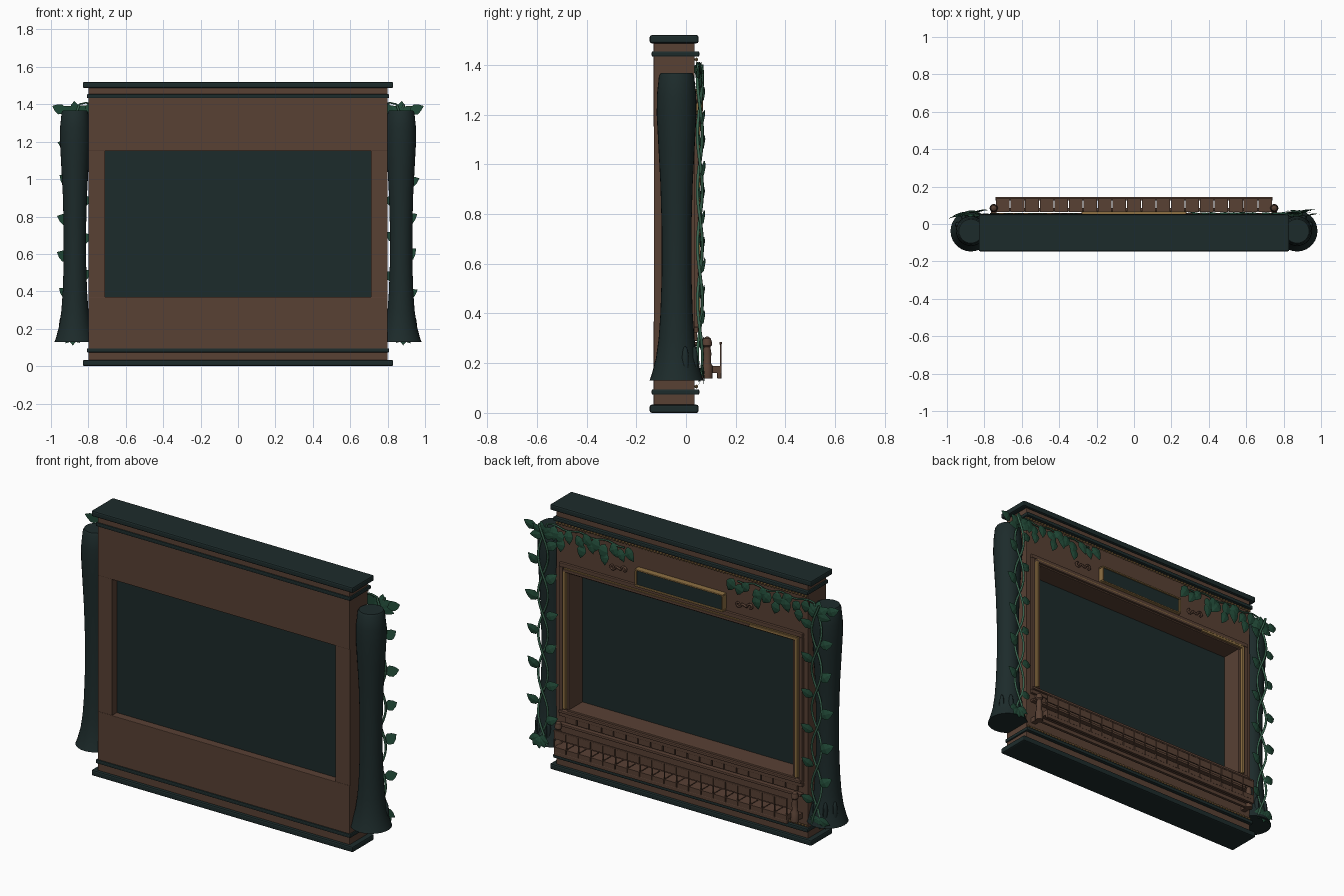
import bpy, bmesh, math, random
from mathutils import Matrix, Vector

random.seed(4)
if "Cube" in bpy.data.objects:
    bpy.data.objects.remove(bpy.data.objects["Cube"], do_unlink=True)


def material(name, rgb):
    m = bpy.data.materials.new(name)
    m.use_nodes = True
    m.diffuse_color = (*rgb, 1)
    node = m.node_tree.nodes["Principled BSDF"]
    node.inputs["Base Color"].default_value = (*rgb, 1)
    node.inputs["Roughness"].default_value = 0.8
    return m


WOOD = material("brown wood", (0.098, 0.052, 0.034))
DARK = material("dark green", (0.012, 0.024, 0.024))
LEAF = material("leaf green", (0.016, 0.07, 0.04))
STEM = material("stem green", (0.04, 0.125, 0.075))
GOLD = material("dull gold", (0.27, 0.16, 0.055))


def finish(bm, name, mat, bevel=0.0, smooth=False):
    bmesh.ops.recalc_face_normals(bm, faces=bm.faces)
    mesh = bpy.data.meshes.new(name)
    bm.to_mesh(mesh)
    bm.free()
    mesh.materials.append(mat)
    ob = bpy.data.objects.new(name, mesh)
    bpy.context.collection.objects.link(ob)
    if bevel:
        mod = ob.modifiers.new("bevel", "BEVEL")
        mod.width, mod.segments = bevel, 2
    if smooth:
        bpy.ops.object.select_all(action="DESELECT")
        ob.select_set(True)
        bpy.context.view_layer.objects.active = ob
        bpy.ops.object.shade_smooth_by_angle(angle=math.radians(40))
    return ob


def add_box(bm, x, y, z):
    """Box from (low, high) ranges."""
    lows, highs = zip(x, y, z)
    lo, hi = Vector(lows), Vector(highs)
    mat = Matrix.Translation((lo + hi) / 2) @ Matrix.Diagonal((*(hi - lo), 1))
    bmesh.ops.create_cube(bm, size=1, matrix=mat)


def box(name, mat, x, y, z, bevel=0.0):
    bm = bmesh.new()
    add_box(bm, x, y, z)
    return finish(bm, name, mat, bevel)


def frame(name, mat, half, z, width, y, bevel=0.003):
    """Rectangular border around an opening."""
    bm = bmesh.new()
    for s in (-1, 1):
        add_box(bm, sorted((s * half, s * (half + width))), y, z)
    for low in (z[0] - width, z[1]):
        add_box(bm, (-half - width, half + width), y, (low, low + width))
    finish(bm, name, mat, bevel)


def lathe(name, mat, profile, x, y, sides=24):
    """Turn (radius, height) points around a vertical axis."""
    bm = bmesh.new()
    rings = []
    for r, z in profile:
        rings.append([bm.verts.new((x + r * math.cos(a), y + r * math.sin(a), z))
                      for a in (math.tau * i / sides for i in range(sides))])
    for a, b in zip(rings, rings[1:]):
        for i in range(sides):
            j = (i + 1) % sides
            bm.faces.new((a[i], a[j], b[j], b[i]))
    bm.faces.new(rings[0])
    bm.faces.new(rings[-1])
    return finish(bm, name, mat, smooth=True)


def tube(name, mat, paths, radius):
    curve = bpy.data.curves.new(name, "CURVE")
    curve.dimensions = "3D"
    curve.bevel_depth, curve.bevel_resolution = radius, 1
    curve.use_fill_caps = True
    for path in paths:
        sp = curve.splines.new("POLY")
        sp.points.add(len(path) - 1)
        for p, co in zip(sp.points, path):
            p.co = (*co, 1)
        sp.use_smooth = True
    curve.materials.append(mat)
    bpy.context.collection.objects.link(bpy.data.objects.new(name, curve))


def add_leaf(bm, base, angle, size, tilt):
    """Broad pointed leaf growing from its base; angle is in the wall plane."""
    mat = (Matrix.Translation(base) @ Matrix.Rotation(-angle, 4, "Y")
           @ Matrix.Rotation(tilt, 4, "Z") @ Matrix.Scale(size, 4))
    rib, up, low = [], [], []
    for t, w in ((0, 0), (0.15, 0.24), (0.42, 0.36), (0.72, 0.23), (1, 0)):
        bend = 0.3 * t * (1 - t)
        rib.append(bm.verts.new(mat @ Vector((t, bend + w * 0.15, 0))))
        if w:
            up.append(bm.verts.new(mat @ Vector((t, bend, w))))
            low.append(bm.verts.new(mat @ Vector((t, bend, -w))))
    for side in (up, low):
        bm.faces.new((rib[0], rib[1], side[0]))
        for i in range(2):
            bm.faces.new((rib[i + 1], rib[i + 2], side[i + 1], side[i]))
        bm.faces.new((rib[3], rib[4], side[2]))
    # Thin underside closes the leaf
    bm.faces.new([rib[0]] + up + [rib[4]] + low[::-1])


# Cabinet boards around the opening
depth = (-0.13, 0.035)
box("upper_board", WOOD, (-0.8, 0.8), depth, (1.15, 1.49), 0.003)
box("lower_board", WOOD, (-0.8, 0.8), depth, (0.03, 0.37), 0.003)
for side, s in (("left", 1), ("right", -1)):
    box(side + "_board", WOOD, sorted((s * 0.71, s * 0.8)), (-0.128, 0.035), (0.365, 1.155))
box("stage_panel", DARK, (-0.715, 0.715), (-0.085, -0.075), (0.365, 1.155))

# Plinth, cornice and thin trims
for name, low in (("plinth", 0), ("cornice", 1.487)):
    box(name, DARK, (-0.83, 0.83), (-0.146, 0.05), (low, low + 0.033), 0.008)
for name, low in (("lower_trim", 0.073), ("upper_trim", 1.433)):
    box(name, DARK, (-0.808, 0.808), (-0.138, 0.054), (low, low + 0.022), 0.006)

# Rows of small beads beside the trims
for name, z in (("lower_beads", 0.106), ("upper_beads", 1.422)):
    bm = bmesh.new()
    for i in range(80):
        pos = Matrix.Translation((-0.79 + i * 0.02, 0.042, z))
        bmesh.ops.create_icosphere(bm, subdivisions=1, radius=0.008, matrix=pos)
    finish(bm, name, GOLD)

# Mouldings around the stage opening
frame("outer_moulding", WOOD, 0.75, (0.345, 1.18), 0.022, (0.03, 0.05))
frame("inner_moulding", WOOD, 0.71, (0.37, 1.15), 0.016, (0.03, 0.046))
bm = bmesh.new()
for s in (-1, 1):
    add_box(bm, sorted((s * 0.727, s * 0.744)), (0.03, 0.058), (0.37, 1.166))
add_box(bm, (-0.744, -0.44), (0.03, 0.058), (1.158, 1.172))
finish(bm, "gold_moulding", GOLD, 0.004)
box("head_moulding", WOOD, (-0.44, 0.744), (0.03, 0.058), (1.158, 1.174), 0.004)
box("head_gold_line", GOLD, (-0.74, 0.74), (0.03, 0.054), (1.174, 1.179))

# Sill steps and the panelled strip beneath the opening
for i in range(2):
    z = 0.345 - i * 0.075
    box("sill_step", WOOD, (-0.77, 0.77), (0.03, 0.06), (z, z + 0.015), 0.004)
pitch = 1.48 / 19
bm = bmesh.new()
for i in range(19):
    x = -0.74 + i * pitch
    add_box(bm, (x + 0.003, x + pitch - 0.003), (0.03, 0.045), (0.29, 0.338))
finish(bm, "sill_panels", WOOD, 0.002)

# Sign plate with gold rim
box("sign_plate", DARK, (-0.272, 0.272), (0.03, 0.06), (1.21, 1.295))
frame("sign_rim", GOLD, 0.27, (1.212, 1.293), 0.01, (0.03, 0.068), 0.004)

# Scroll carvings either side of the sign
for s in (-1, 1):
    paths = []
    for k in (-1, 1):
        paths.append([(s * 0.4 + k * (0.038 + (0.029 - 0.0017 * i) * math.cos(i * 0.6)),
                       0.042, 1.265 + k * (0.029 - 0.0017 * i) * math.sin(i * 0.6))
                      for i in range(5, 15)][::-1]
                     + [(s * 0.4 + k * 0.012, 0.042, 1.265 + k * 0.004), (s * 0.4, 0.042, 1.265)])
    tube("scroll_carving", WOOD, paths, 0.006)

# Balcony: planks, beams, rail and newel posts
bm = bmesh.new()
for i in range(19):
    x = -0.74 + i * pitch
    add_box(bm, (x + 0.0025, x + pitch - 0.0025), (0.064, 0.143), (0.16, 0.188))
finish(bm, "balcony_planks", WOOD)
for y in (0.068, 0.125):
    box("balcony_beam", WOOD, (-0.74, 0.74), (y, y + 0.018), (0.138, 0.162), 0.004)
bm = bmesh.new()
for i in range(19):
    x = -0.74 + i * pitch
    add_box(bm, (x + 0.002, x + pitch - 0.002), (0.136, 0.143), (0.235, 0.278))
for i in range(20):
    x = -0.737 + i * (1.474 / 19)
    add_box(bm, (x - 0.003, x + 0.003), (0.137, 0.142), (0.185, 0.235))
finish(bm, "balcony_rail", WOOD)
box("rail_cap", WOOD, (-0.74, 0.74), (0.134, 0.145), (0.276, 0.285), 0.002)
for s in (-1, 1):
    lathe("newel_post", WOOD, [(0.022, 0.138), (0.022, 0.19), (0.015, 0.2), (0.017, 0.24), (0.013, 0.265),
                               (0.02, 0.272), (0.02, 0.282), (0.015, 0.3), (0.004, 0.307)], s * 0.75, 0.085, 16)
    box("post_bracket", WOOD, sorted((s * 0.735, s * 0.765)), (0.03, 0.085), (0.14, 0.17))

# Trunks with roots, vines and leaves
trunk = [(0.109, 0.13), (0.1, 0.155), (0.083, 0.22), (0.072, 0.3), (0.065, 0.4), (0.06, 0.55), (0.06, 0.75),
         (0.065, 0.92), (0.073, 1.07), (0.08, 1.2), (0.079, 1.28), (0.071, 1.355), (0.064, 1.367)]
for side, s in (("left", 1), ("right", -1)):
    cx, cy = s * 0.872, -0.038
    lathe(side + "_trunk", DARK, trunk, cx, cy, 28)
    bm = bmesh.new()
    for a in (0.45, 1.1, 1.9):
        mat = (Matrix.Translation((cx + s * 0.08 * math.cos(a), cy + 0.08 * math.sin(a), 0.2))
               @ Matrix.Diagonal((0.014, 0.016, 0.068, 1)))
        bmesh.ops.create_uvsphere(bm, u_segments=10, v_segments=8, radius=1, matrix=mat)
    finish(bm, side + "_roots", DARK, smooth=True)

    def vine(z, phase):
        a = z * 14 + phase
        return (s * (0.868 + 0.03 * math.sin(a)), 0.056 + 0.01 * math.cos(a), z)

    tube(side + "_vines", STEM, [[vine(0.14 + i * 0.021, p) for i in range(61)] for p in (0, math.pi)], 0.0065)

    bm = bmesh.new()

    def leaf(x, y, z, angle, size, tilt=0.15):
        add_leaf(bm, (s * x, y, z), angle if s > 0 else math.pi - angle, size, tilt * s)

    # Vine leaves alternate outward and inward
    for i in range(11):
        z = 0.27 + i * 0.1
        up = random.uniform(0.3, 0.8)
        if i % 2:
            leaf(0.89, 0.058, z, up, random.uniform(0.08, 0.09), 0.2)
        else:
            leaf(0.85, 0.058, z, math.pi - up, random.uniform(0.075, 0.085), -0.2)
    # Sprays at the head and foot
    for a in (-0.2, 0.7, 1.5, 2.4, 3.0):
        leaf(0.87, 0.05, 1.34, a, 0.08)
    leaf(0.92, 0.04, 1.36, 0.4, 0.08)
    for a in (-0.4, -1.0, -1.6, -2.2, -2.8):
        leaf(0.885, 0.06, 0.18, a, 0.07)
    # Garland under the cornice, with a few leaves hanging lower
    for i in range(11):
        x = 0.8 - i * 0.046
        leaf(x, 0.05, 1.405 - 0.02 * (i % 2), random.uniform(-2.6, -1.2), random.uniform(0.075, 0.09), 0.08)
        if i in (1, 4, 7):
            leaf(x, 0.05, 1.345, random.uniform(-1.9, -1.3), 0.08, 0.08)
    finish(bm, side + "_leaves", LEAF)
    tube(side + "_garland_stem", STEM, [[(s * (0.85 - i * 0.035), 0.046, 1.4 + 0.008 * math.sin(i * 1.3))
                                         for i in range(15)]], 0.005)
